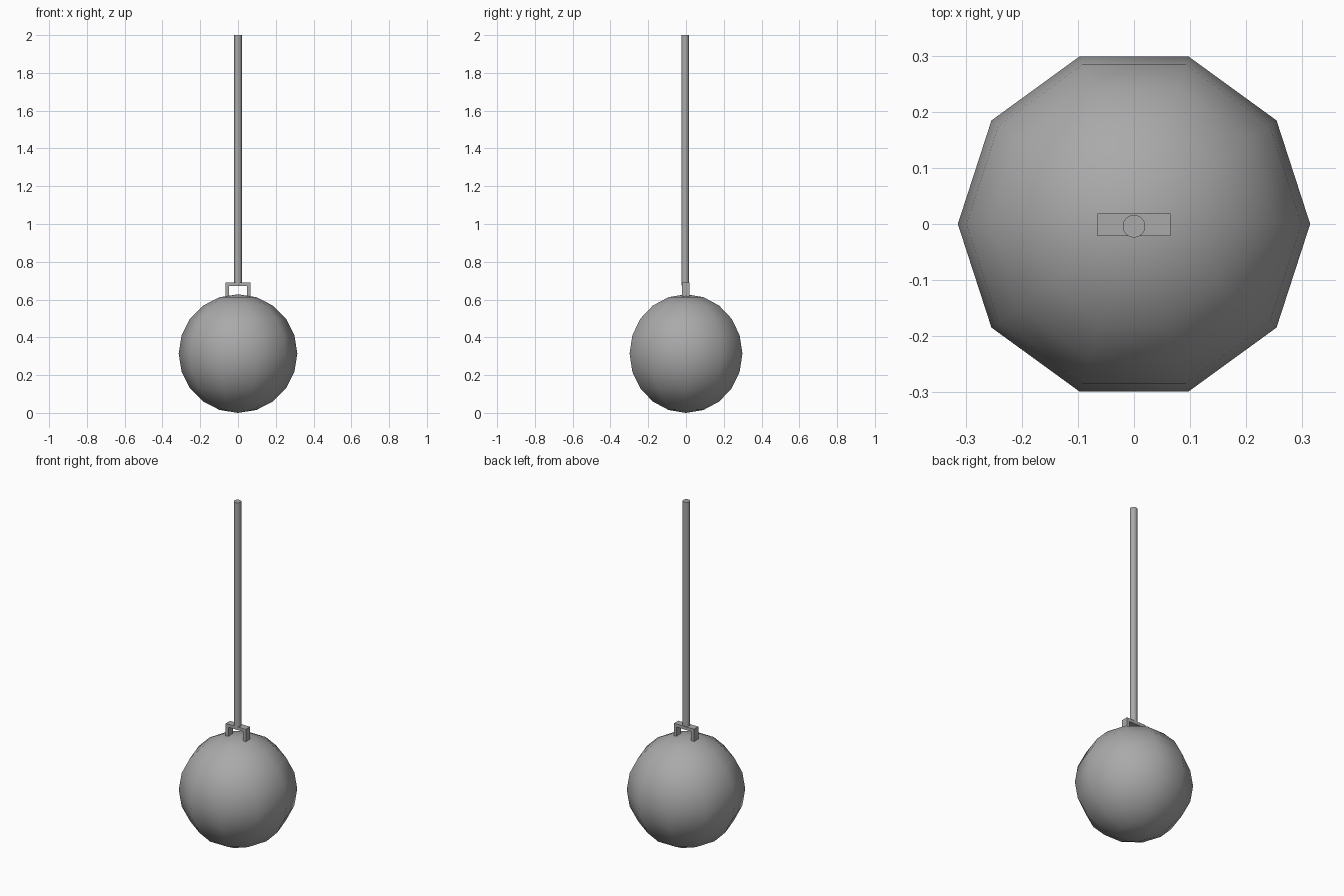
import bpy
import bmesh
import math
from mathutils import Matrix

cube = bpy.data.objects.get("Cube")
if cube:
    bpy.data.objects.remove(cube, do_unlink=True)

# Single grey metal
grey = bpy.data.materials.new("grey metal")
grey.use_nodes = True
COLOUR = (0.4, 0.4, 0.4, 1.0)
grey.diffuse_color = COLOUR
grey.node_tree.nodes["Principled BSDF"].inputs["Base Color"].default_value = COLOUR


def add_part(name, bm, smooth_angle=None):
    """Turn a bmesh into a grey object, smooth below the given angle."""
    bmesh.ops.recalc_face_normals(bm, faces=bm.faces)
    mesh = bpy.data.meshes.new(name)
    bm.to_mesh(mesh)
    bm.free()
    mesh.materials.append(grey)
    obj = bpy.data.objects.new(name, mesh)
    bpy.context.collection.objects.link(obj)
    if smooth_angle:
        bpy.ops.object.select_all(action='DESELECT')
        obj.select_set(True)
        bpy.context.view_layer.objects.active = obj
        bpy.ops.object.shade_smooth_by_angle(angle=math.radians(smooth_angle))
    return obj


# Ball: a half circle of ten steps turned through ten sides
R, SIDES, RINGS = 0.314, 10, 10
bm = bmesh.new()
arc = []
for i in range(RINGS + 1):
    a = math.pi * i / RINGS
    arc.append(bm.verts.new((R * math.sin(a), 0, R - R * math.cos(a))))
edges = [bm.edges.new(pair) for pair in zip(arc, arc[1:])]
bmesh.ops.spin(bm, geom=arc + edges, cent=(0, 0, 0), axis=(0, 0, 1),
               angle=math.tau, steps=SIDES)
bmesh.ops.remove_doubles(bm, verts=bm.verts, dist=0.0005)
add_part("ball", bm, 60)

# Bracket: an upside-down U profile, extruded front to back
W, T, TOP, FOOT = 0.065, 0.018, 0.69, 0.608
outline = [(-W, FOOT), (-W, TOP), (W, TOP), (W, FOOT),
           (W - T, FOOT), (W - T, TOP - T), (T - W, TOP - T), (T - W, FOOT)]
bm = bmesh.new()
face = bm.faces.new([bm.verts.new((x, -0.021, z)) for x, z in outline])
ext = bmesh.ops.extrude_face_region(bm, geom=[face])
bmesh.ops.translate(bm, vec=(0, 0.04, 0),
                    verts=[g for g in ext["geom"] if isinstance(g, bmesh.types.BMVert)])
add_part("bracket", bm)

# Rod: long round bar standing on the bracket
BASE, TIP = 0.674, 2.0
bm = bmesh.new()
bmesh.ops.create_cone(bm, cap_ends=True, segments=32, radius1=0.02, radius2=0.02,
                      depth=TIP - BASE,
                      matrix=Matrix.Translation((0, -0.004, (BASE + TIP) / 2)))
add_part("rod", bm, 30)
